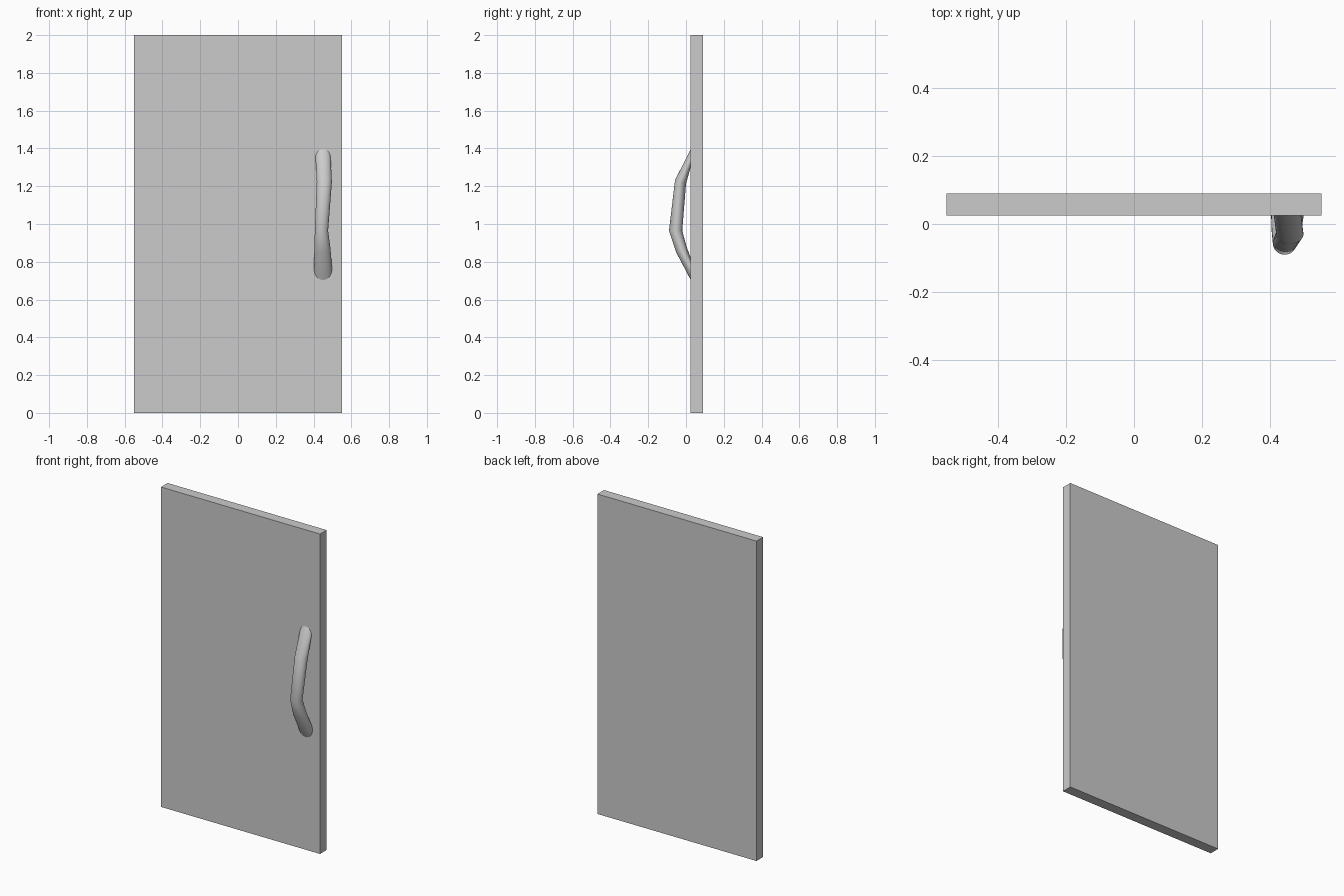
import bpy, bmesh
from math import sin, cos, pi
from mathutils import Vector

if "Cube" in bpy.data.objects:
    bpy.data.objects.remove(bpy.data.objects["Cube"])

# Door panel
bpy.ops.mesh.primitive_cube_add(size=1, location=(0, 0.0575, 1))
door = bpy.context.object
door.name = "door_panel"
door.scale = (1.1, 0.065, 2.0)
bpy.ops.object.transform_apply(location=False, rotation=False, scale=True)

# Bowed handle: each ring = outer (y, z), inner (y, z), centre x, half width
rings = [
    ((0.027, 1.40), (0.027, 1.31), 0.45, 0.040),
    ((-0.058, 1.233), (0.000, 1.212), 0.457, 0.040),
    ((-0.09, 0.965), (-0.020, 0.965), 0.442, 0.035),
    ((-0.053, 0.852), (0.003, 0.880), 0.447, 0.043),
    ((0.027, 0.70), (0.027, 0.815), 0.45, 0.048),
]
SIDES = 32
bm = bmesh.new()
loops = []
for outer, inner, cx, hw in rings:
    o, i = Vector((cx, *outer)), Vector((cx, *inner))
    mid, half = (o + i) / 2, (o - i) / 2
    loops.append([bm.verts.new(mid + half * cos(2 * pi * k / SIDES)
                               + Vector((hw * sin(2 * pi * k / SIDES), 0, 0)))
                  for k in range(SIDES)])
for a, b in zip(loops, loops[1:]):
    for k in range(SIDES):
        n = (k + 1) % SIDES
        bm.faces.new((a[k], a[n], b[n], b[k]))
bm.faces.new(loops[0])
bm.faces.new(loops[-1])
bmesh.ops.recalc_face_normals(bm, faces=bm.faces)
mesh = bpy.data.meshes.new("handle")
bm.to_mesh(mesh)
bm.free()
handle = bpy.data.objects.new("handle", mesh)
bpy.context.collection.objects.link(handle)

# Smooth shading on the handle only
bpy.ops.object.select_all(action='DESELECT')
handle.select_set(True)
bpy.context.view_layer.objects.active = handle
bpy.ops.object.shade_smooth_by_angle(angle=pi / 5)
